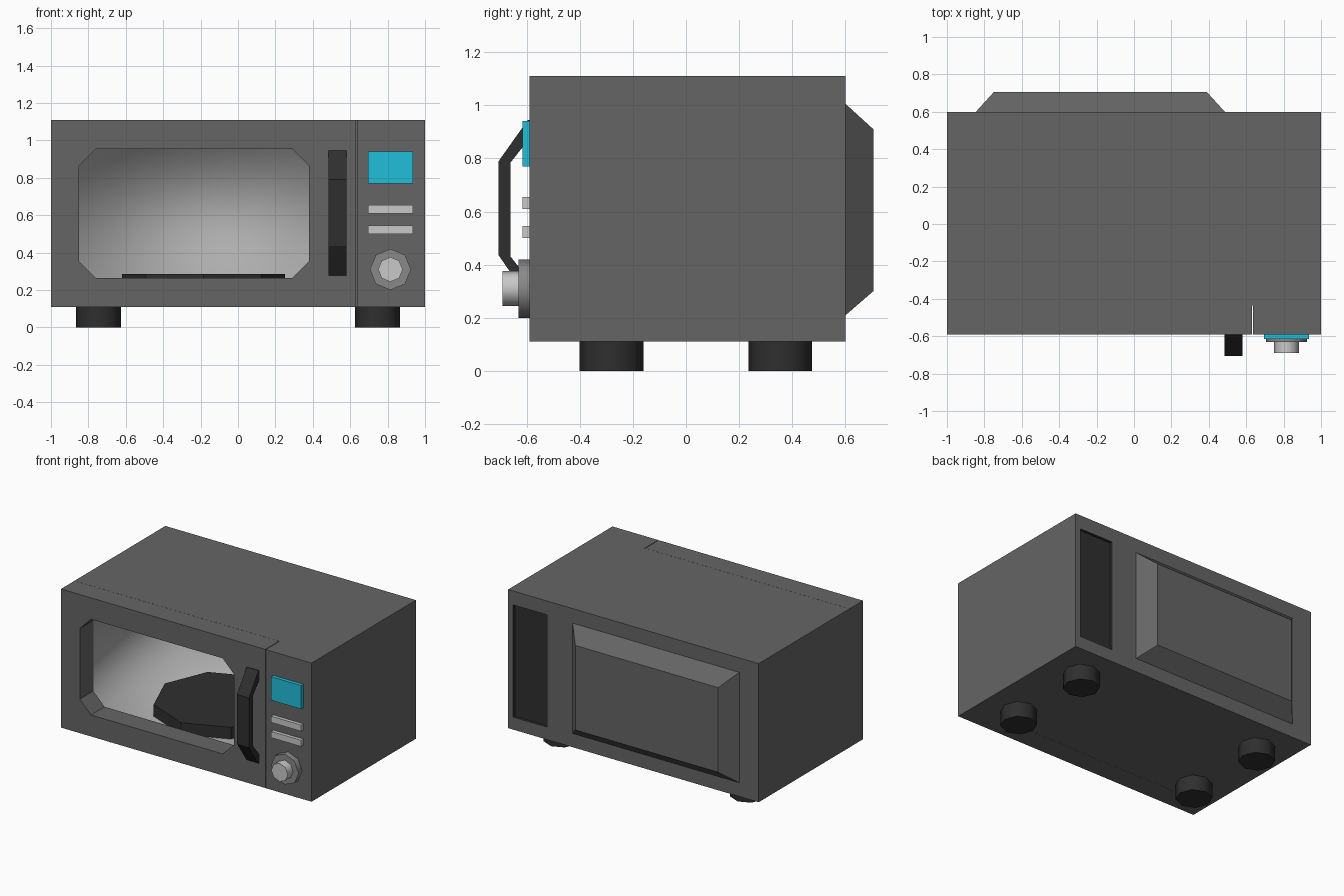
import bpy, bmesh, math

if "Cube" in bpy.data.objects:
    bpy.data.objects.remove(bpy.data.objects["Cube"])


def material(name, r, g, b):
    m = bpy.data.materials.new(name)
    m.diffuse_color = (r, g, b, 1)
    m.use_nodes = True
    m.node_tree.nodes["Principled BSDF"].inputs["Base Color"].default_value = m.diffuse_color
    return m


GREY = material("casing_grey", 0.13, 0.13, 0.13)
DARK = material("dark_plastic", 0.028, 0.028, 0.028)
LIGHT = material("light_grey", 0.58, 0.58, 0.58)
INNER = material("interior_grey", 0.42, 0.42, 0.42)
MID = material("dial_grey", 0.25, 0.25, 0.25)
CYAN = material("display_cyan", 0.015, 0.52, 0.70)

AXES = {'x': lambda u, v, w: (w, u, v),
        'y': lambda u, v, w: (u, w, v),
        'z': lambda u, v, w: (u, v, w)}


def prism(name, pts, axis, lo, hi, mat, end_pts=None, smooth=False):
    """Extrude a 2D outline along an axis; end_pts gives a tapered far end."""
    bm = bmesh.new()
    a = [bm.verts.new(AXES[axis](u, v, lo)) for u, v in pts]
    b = [bm.verts.new(AXES[axis](u, v, hi)) for u, v in (end_pts or pts)]
    bm.faces.new(a)
    bm.faces.new(b)
    n = len(a)
    for i in range(n):
        j = (i + 1) % n
        bm.faces.new((a[i], a[j], b[j], b[i]))
    bmesh.ops.recalc_face_normals(bm, faces=bm.faces)
    for f in bm.faces:
        f.smooth = smooth
    me = bpy.data.meshes.new(name)
    bm.to_mesh(me)
    bm.free()
    me.materials.append(mat)
    ob = bpy.data.objects.new(name, me)
    bpy.context.collection.objects.link(ob)
    return ob


def rect(x0, x1, z0, z1):
    return [(x0, z0), (x1, z0), (x1, z1), (x0, z1)]


def chamfered(x0, x1, z0, z1, c):
    return [(x0 + c, z0), (x1 - c, z0), (x1, z0 + c), (x1, z1 - c),
            (x1 - c, z1), (x0 + c, z1), (x0, z1 - c), (x0, z0 + c)]


def octagon(cx, cy, r):
    return [(cx + r * math.cos(i * math.pi / 4), cy + r * math.sin(i * math.pi / 4))
            for i in range(8)]


def cut(ob, cutter):
    m = ob.modifiers.new("cut", 'BOOLEAN')
    m.operation = 'DIFFERENCE'
    m.solver = 'EXACT'
    m.material_mode = 'TRANSFER'
    m.object = cutter
    bpy.context.view_layer.objects.active = ob
    bpy.ops.object.modifier_apply(modifier=m.name)
    bpy.data.objects.remove(cutter)


def soften(ob, angle):
    bpy.ops.object.select_all(action='DESELECT')
    ob.select_set(True)
    bpy.context.view_layer.objects.active = ob
    bpy.ops.object.shade_smooth_by_angle(angle=math.radians(angle))


# casing: L-shaped plan leaving room for the door, with cavity and vent recess
plan = [(-1, -0.435), (0.635, -0.435), (0.635, -0.59), (1, -0.59), (1, 0.60), (-1, 0.60)]
casing = prism("casing", plan, 'z', 0.11, 1.11, GREY)
cut(casing, prism("cavity_cutter", rect(-0.85, 0.49, 0.20, 1.01), 'y', -0.5, 0.57,
                  INNER, smooth=True))
cut(casing, prism("vent_cutter", rect(0.69, 0.96, 0.20, 1.01), 'y', 0.58, 0.7, DARK))

# bulge on the back
prism("back_bulge", rect(-0.85, 0.49, 0.205, 1.01), 'y', 0.595, 0.705, GREY,
      end_pts=rect(-0.75, 0.39, 0.30, 0.91))

# door with a chamfered window opening
door = prism("door", rect(-1, 0.631, 0.11, 1.11), 'y', -0.59, -0.436, GREY)
cut(door, prism("window_cutter", chamfered(-0.85, 0.38, 0.265, 0.955, 0.09), 'y',
                -0.7, -0.3, GREY))

# turntable
prism("turntable", octagon(-0.185, 0.05, 0.435), 'z', 0.195, 0.285, DARK)

# door handle, bent bar profile
prism("handle", [(-0.585, 0.945), (-0.595, 0.945), (-0.705, 0.79), (-0.705, 0.435),
                 (-0.595, 0.275), (-0.585, 0.275), (-0.585, 0.335), (-0.66, 0.43),
                 (-0.66, 0.785), (-0.585, 0.88)], 'x', 0.485, 0.58, DARK)

# display and buttons
prism("display", rect(0.695, 0.935, 0.77, 0.94), 'y', -0.615, -0.585, CYAN)
for i, z in enumerate((0.61, 0.50)):
    prism(f"button_{i + 1}", rect(0.695, 0.935, z, z + 0.045), 'y', -0.615, -0.585, LIGHT)

# dial
soften(prism("dial_base", octagon(0.815, 0.31, 0.11), 'y', -0.63, -0.585, MID), 50)
soften(prism("dial_knob", octagon(0.815, 0.31, 0.066), 'y', -0.69, -0.625, LIGHT), 50)

# feet
for x in (-0.745, 0.745):
    for y, place in ((-0.28, "front"), (0.355, "back")):
        side = "left" if x < 0 else "right"
        soften(prism(f"foot_{place}_{side}", octagon(x, y, 0.12), 'z', 0, 0.12, DARK), 50)
